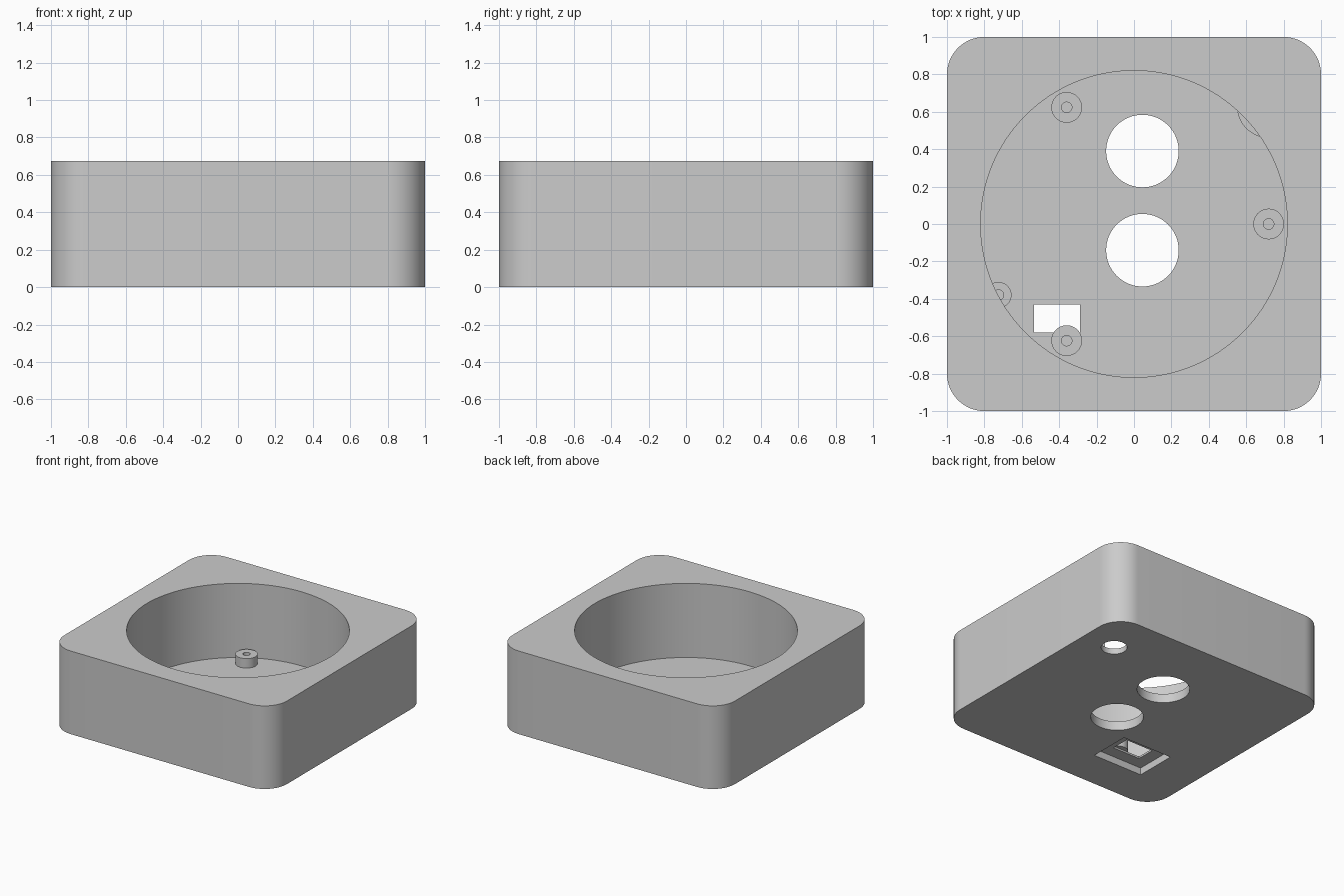
import bpy, bmesh, math

old = bpy.data.objects.get("Cube")
if old:
    bpy.data.objects.remove(old, do_unlink=True)

HEIGHT, FLOOR, BOSS_TOP = 0.675, 0.073, 0.15

grey = bpy.data.materials.new("light grey plastic")
grey.use_nodes = True
colour = (0.6, 0.6, 0.6, 1)
grey.diffuse_color = colour
grey.node_tree.nodes["Principled BSDF"].inputs["Base Color"].default_value = colour


def prism(name, outline, z0, z1):
    """Extrude a flat outline from z0 to z1."""
    bm = bmesh.new()
    face = bm.faces.new([bm.verts.new((x, y, z0)) for x, y in outline])
    top = bmesh.ops.extrude_face_region(bm, geom=[face])["geom"]
    for v in top:
        if isinstance(v, bmesh.types.BMVert):
            v.co.z = z1
    bmesh.ops.recalc_face_normals(bm, faces=bm.faces)
    mesh = bpy.data.meshes.new(name)
    bm.to_mesh(mesh)
    bm.free()
    mesh.materials.append(grey)
    obj = bpy.data.objects.new(name, mesh)
    bpy.context.collection.objects.link(obj)
    return obj


def circle(x, y, r, n=64):
    return [(x + r * math.cos(math.tau * i / n), y + r * math.sin(math.tau * i / n))
            for i in range(n)]


def rectangle(x, y, w, d):
    return [(x + sx * w / 2, y + sy * d / 2)
            for sx, sy in ((-1, -1), (1, -1), (1, 1), (-1, 1))]


def rounded_square(half, r, steps=16):
    pts = []
    for q, (sx, sy) in enumerate(((1, 1), (-1, 1), (-1, -1), (1, -1))):
        for i in range(steps + 1):
            a = math.pi / 2 * (q + i / steps)
            pts.append((sx * (half - r) + r * math.cos(a),
                        sy * (half - r) + r * math.sin(a)))
    return pts


def activate(obj):
    bpy.ops.object.select_all(action="DESELECT")
    obj.select_set(True)
    bpy.context.view_layer.objects.active = obj


def cut(obj, outline, z0, z1):
    """Subtract an extruded outline from an object."""
    cutter = prism("cutter", outline, z0, z1)
    cutter.hide_render = True
    mod = obj.modifiers.new("cut", "BOOLEAN")
    mod.operation, mod.solver, mod.object = "DIFFERENCE", "EXACT", cutter
    activate(obj)
    bpy.ops.object.modifier_apply(modifier=mod.name)
    bpy.data.objects.remove(cutter, do_unlink=True)


def smooth(obj):
    activate(obj)
    bpy.ops.object.shade_smooth_by_angle(angle=math.radians(30))


# Housing with its round cavity
housing = prism("housing", rounded_square(1, 0.2), 0, HEIGHT)
cut(housing, circle(0, 0, 0.82, 128), FLOOR, 1)

# Two large openings through the floor
for y in (0.39, -0.14):
    cut(housing, circle(0.045, y, 0.194), -0.1, 0.2)

# Corner hole with a wider pocket reaching into the cavity
cut(housing, circle(0.72, 0.63, 0.167), 0.045, 0.3)
cut(housing, circle(0.72, 0.63, 0.096), -0.1, 0.1)

# Socket opening with a stepped recess underneath
cut(housing, rectangle(-0.412, -0.51, 0.445, 0.34), -0.1, 0.057)
cut(housing, rectangle(-0.412, -0.505, 0.245, 0.15), -0.1, 0.1)
smooth(housing)

# Screw bosses: three evenly spaced, one merging into the wall
bosses = [(0.72 * math.cos(a), 0.72 * math.sin(a), 0.082)
          for a in (0, math.tau / 3, -math.tau / 3)]
bosses.append((-0.725, -0.38, 0.07))
for i, (x, y, r) in enumerate(bosses):
    boss = prism(f"screw_boss_{i + 1}", circle(x, y, r, 48), FLOOR - 0.001, BOSS_TOP)
    cut(boss, circle(x, y, 0.028, 32), FLOOR + 0.005, 1)
    smooth(boss)
